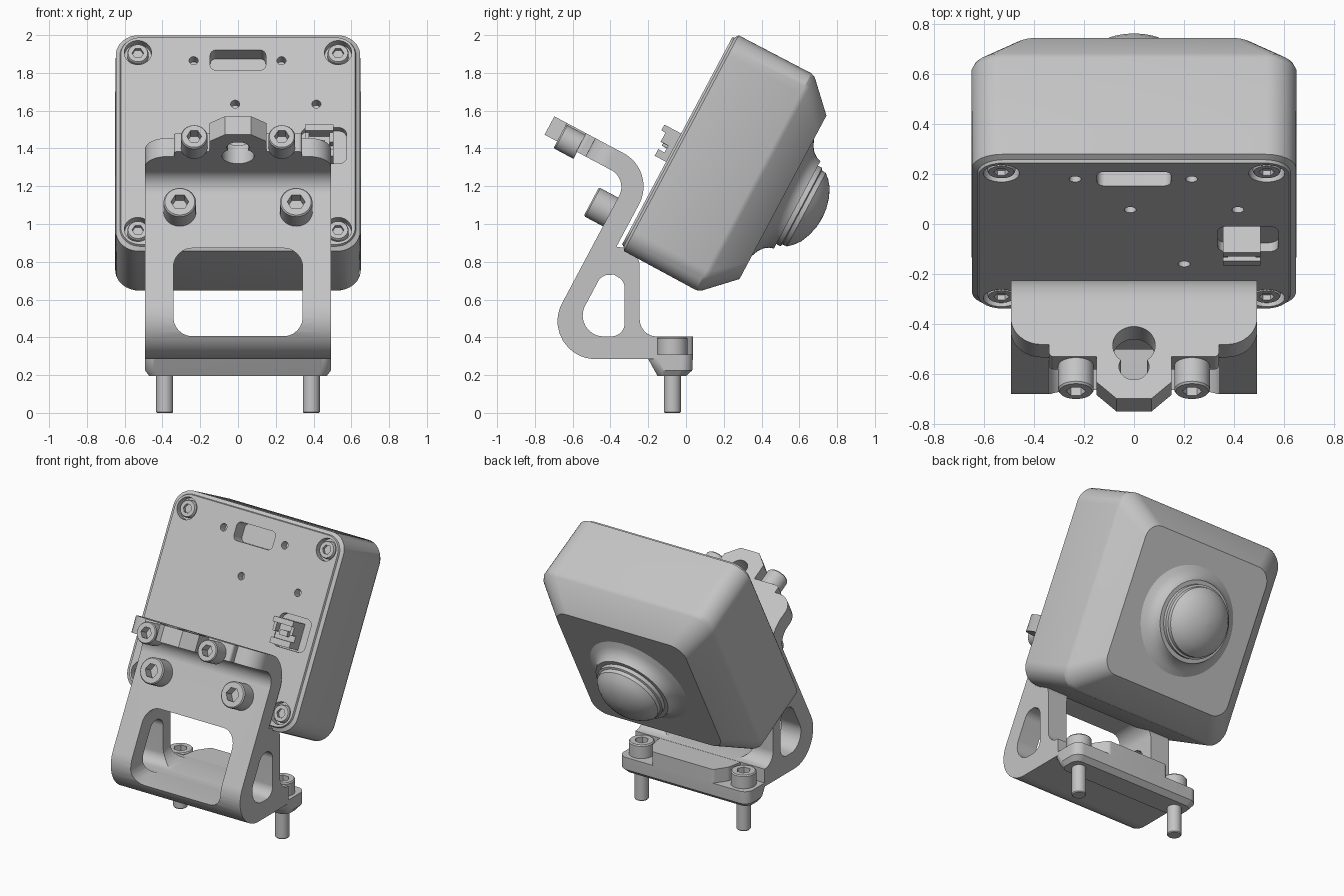
import bpy, bmesh, math
from mathutils import Matrix, Vector

if "Cube" in bpy.data.objects:
    bpy.data.objects.remove(bpy.data.objects["Cube"], do_unlink=True)

grey = bpy.data.materials.new("satin_grey")
grey.use_nodes = True
grey.diffuse_color = (0.55, 0.55, 0.55, 1)
grey.node_tree.nodes["Principled BSDF"].inputs["Base Color"].default_value = (0.55, 0.55, 0.55, 1)


def frame(a, b, c):
    """Matrix sending the local x, y, z axes to a, b, c."""
    return Matrix((a, b, c)).transposed().to_4x4()


X, Y, Z = Vector((1, 0, 0)), Vector((0, 1, 0)), Vector((0, 0, 1))
PLAN = Matrix.Identity(4)      # outline (x, y), extruded up
SIDE = frame(Y, Z, X)          # outline (y, z), extruded along x
FRONT = frame(X, Z, Y)         # outline (x, z), extruded along y
TILT = Matrix.Translation((0, -0.35, 0.87)) @ Matrix.Rotation(math.radians(-28), 4, 'X')
FACE = TILT @ FRONT            # outline on the tilted face, extruded into depth


def circle(r, cx=0, cy=0, n=40):
    return [(cx + r * math.cos(math.tau * i / n), cy + r * math.sin(math.tau * i / n))
            for i in range(n)]


def rounded(corners, steps=8):
    """Outline from (x, y, radius) corners with arcs in the corners."""
    out = []
    for i, (x, y, r) in enumerate(corners):
        q = Vector((x, y))
        if r == 0:
            out.append(q)
            continue
        a = (Vector(corners[i - 1][:2]) - q).normalized()
        b = (Vector(corners[(i + 1) % len(corners)][:2]) - q).normalized()
        half = a.angle(b) / 2
        c = q + (a + b).normalized() * r / math.sin(half)
        s, e = q + a * r / math.tan(half) - c, q + b * r / math.tan(half) - c
        out += [c + s.lerp(e, k / steps).normalized() * r for k in range(steps + 1)]
    return out


def rrect(x0, x1, y0, y1, r):
    return rounded([(x0, y0, r), (x1, y0, r), (x1, y1, r), (x0, y1, r)])


def loft(name, rings, matrix):
    """Closed skin through (level, outline) rings."""
    bm = bmesh.new()
    loops = [[bm.verts.new((p[0], p[1], lv)) for p in pts] for lv, pts in rings]
    n = len(loops[0])
    for lo, hi in zip(loops, loops[1:]):
        for i in range(n):
            j = (i + 1) % n
            bm.faces.new((lo[i], lo[j], hi[j], hi[i]))
    bm.faces.new(loops[0])
    bm.faces.new(loops[-1])
    bm.transform(matrix)
    bmesh.ops.recalc_face_normals(bm, faces=bm.faces)
    mesh = bpy.data.meshes.new(name)
    bm.to_mesh(mesh)
    bm.free()
    mesh.materials.append(grey)
    ob = bpy.data.objects.new(name, mesh)
    bpy.context.collection.objects.link(ob)
    return ob


def prism(name, pts, lo, hi, matrix):
    return loft(name, [(lo, pts), (hi, pts)], matrix)


def cut(target, pts, lo, hi, matrix):
    tool = prism("cutter", pts, lo, hi, matrix)
    mod = target.modifiers.new("cut", 'BOOLEAN')
    mod.operation, mod.solver, mod.object = 'DIFFERENCE', 'EXACT', tool
    bpy.context.view_layer.objects.active = target
    bpy.ops.object.modifier_apply(modifier=mod.name)
    bpy.data.objects.remove(tool, do_unlink=True)


def screw(name, x, y, r, top, seat, matrix):
    """Socket head with its top at one level and its seat at another."""
    d = math.copysign(1, seat - top)
    head = loft(name, [(top, circle(r * 0.92, x, y)), (top + d * 0.008, circle(r, x, y)),
                       (seat, circle(r, x, y))], matrix)
    cut(head, circle(r * 0.55, x, y, 6), top - d * 0.02, top + (seat - top) * 0.55, matrix)


# Tilted housing with tapered back
MID = 0.645


def shell(level, half, r):
    return level, rrect(-half, half, MID - half, MID + half, r)


housing = loft("housing", [shell(0, 0.62, 0.1), shell(0.012, 0.625, 0.105), shell(0.025, 0.647, 0.12),
                           shell(0.46, 0.65, 0.12), shell(0.485, 0.64, 0.12),
                           shell(0.635, 0.49, 0.1)], FACE)
corners = [(sx * 0.53, u) for sx in (-1, 1) for u in (0.115, 1.175)]
for x, u in corners:
    cut(housing, circle(0.072, x, u), -0.05, 0.045, FACE)
for x, u in [(-0.235, 1.127), (0.23, 1.127), (-0.015, 0.866), (0.415, 0.866), (0.2, 0.405)]:
    cut(housing, circle(0.024, x, u, 20), -0.05, 0.06, FACE)
cut(housing, rrect(-0.147, 0.147, 1.07, 1.19, 0.03), -0.05, 0.1, FACE)
cut(housing, rrect(0.335, 0.575, 0.51, 0.725, 0.04), -0.05, 0.04, FACE)
for x, u in corners:
    screw("housing_screw", x, u, 0.056, 0.006, 0.046, FACE)

# Flared collar and domed lens on the back
flare = [(0.63, 0.36), (0.638, 0.345), (0.65, 0.315), (0.67, 0.288), (0.695, 0.27), (0.72, 0.262)]
loft("lens_collar", [(d, circle(r, 0, MID, 64)) for d, r in flare], FACE)
dome = [(0.71, 0.235), (0.745, 0.235), (0.75, 0.222), (0.775, 0.22), (0.803, 0.195), (0.83, 0.16),
        (0.852, 0.11), (0.866, 0.055), (0.87, 0.005)]
loft("lens_dome", [(d, circle(r, 0, MID, 64)) for d, r in dome], FACE)

# Socket connector in its pocket
shroud = [(0.04, 0.52), (-0.068, 0.52), (-0.068, 0.56), (-0.03, 0.56), (-0.03, 0.655),
          (-0.1, 0.655), (-0.1, 0.69), (0.04, 0.69)]
prism("connector_shroud", shroud, 0.355, 0.505, TILT @ SIDE)
for x in (0.355, 0.485):
    prism("connector_cheek", rrect(x, x + 0.02, 0.6, 0.67, 0.004), -0.075, 0.0, FACE)
prism("connector_tongue", rrect(0.4, 0.46, 0.585, 0.62, 0.005), -0.06, 0.0, FACE)

# Bent bracket: sloped wall, bend and hollow foot
W = 0.492
bracket = prism("bracket", rounded([
    (-0.366, 1.394, 0), (-0.154, 1.281, 0.2), (-0.368, 0.88, 0), (-0.245, 0.86, 0.1),
    (-0.245, 0.405, 0.09), (-0.152, 0.405, 0), (-0.152, 0.285, 0), (-0.813, 0.285, 0.2),
    (-0.307, 1.238, 0.1), (-0.418, 1.297, 0)], 14), -W, W, SIDE)
cut(bracket, rounded([(-0.62, 0.405, 0.11), (-0.325, 0.405, 0.07), (-0.325, 0.96, 0.075)], 12),
    -1, 1, SIDE)
cut(bracket, rrect(-0.342, 0.342, 0.406, 0.872, 0.1), -1, 0, FRONT)

# Stepped arm with centre tab and keyhole
half_arm = [(W, -0.26, 0), (W, -0.39, 0.12), (0.34, -0.39, 0), (0.34, -0.445, 0.02),
            (0.15, -0.445, 0), (0.15, -0.56, 0), (0.07, -0.635, 0)]
arm = prism("arm", rounded(half_arm + [(-x, y, r) for x, y, r in reversed(half_arm)]),
            0.345, 0.455, TILT)
for r, n in ((0.085, -0.394), (0.06, -0.49)):
    cut(arm, circle(r, 0, n), 0.2, 0.6, TILT)

# Base with raised centre pad
loft("base", [(0.195, rrect(-0.47, 0.47, -0.15, 0.0, 0.05)),
              (0.225, rrect(-W, W, -0.167, 0.033, 0.06)),
              (0.285, rrect(-W, W, -0.2, 0.036, 0.06)),
              (0.31, rrect(-W, W, -0.2, 0.036, 0.06))], PLAN)
prism("base_pad", rounded([(-0.31, -0.16, 0), (0.31, -0.16, 0), (0.29, -0.05, 0.05),
                           (0.23, 0.036, 0.03), (-0.23, 0.036, 0.03), (-0.29, -0.05, 0.05)]),
      0.3, 0.404, PLAN)

# Mounting screws
for s in (-1, 1):
    screw("wall_screw", s * 0.308, 0.148, 0.086, -0.25, -0.13, FACE)
    screw("arm_screw", s * 0.232, 0.375, 0.071, -0.56, -0.44, FACE)
    screw("base_screw", s * 0.388, -0.072, 0.08, 0.402, 0.31, PLAN)
    loft("base_screw_shank", [(0, circle(0.04, s * 0.388, -0.072)), (0.006, circle(0.045, s * 0.388, -0.072)),
                              (0.3, circle(0.045, s * 0.388, -0.072))], PLAN)

# Smooth curves, crisp edges
for ob in bpy.context.collection.objects:
    if ob.type == 'MESH' and grey.name in ob.data.materials:
        bpy.ops.object.select_all(action='DESELECT')
        ob.select_set(True)
        bpy.context.view_layer.objects.active = ob
        bpy.ops.object.shade_smooth_by_angle(angle=math.radians(28))
